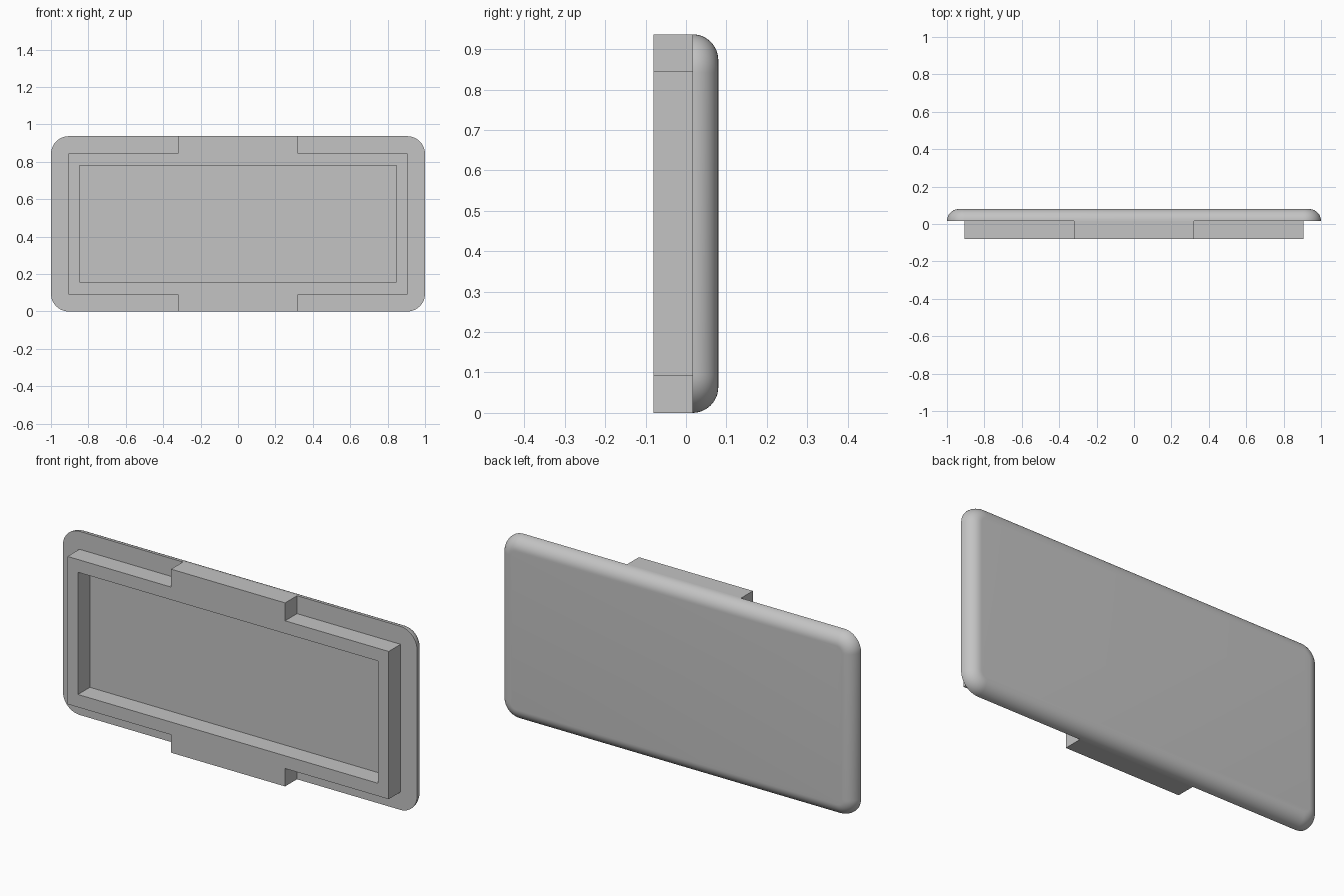
import bpy
import bmesh
from math import sin, cos, pi

cube = bpy.data.objects.get("Cube")
if cube:
    bpy.data.objects.remove(cube, do_unlink=True)

MID_Z = 0.4685       # centre height, also half the height
SEAT_Y = 0.016       # where the collar meets the cover plate
FRONT_Y, BACK_Y = -0.08, 0.08

grey = bpy.data.materials.new("plain grey")
grey.use_nodes = True
grey.diffuse_color = (0.55, 0.55, 0.55, 1)
grey.node_tree.nodes["Principled BSDF"].inputs["Base Color"].default_value = grey.diffuse_color


def finish(name, bm):
    bmesh.ops.recalc_face_normals(bm, faces=bm.faces)
    mesh = bpy.data.meshes.new(name)
    bm.to_mesh(mesh)
    bm.free()
    mesh.materials.append(grey)
    obj = bpy.data.objects.new(name, mesh)
    bpy.context.collection.objects.link(obj)
    return obj


def ring(bm, points, y):
    return [bm.verts.new((x, y, MID_Z + z)) for x, z in points]


def bridge(bm, a, b):
    n = len(a)
    return [bm.faces.new((a[i], a[(i + 1) % n], b[(i + 1) % n], b[i])) for i in range(n)]


def rounded_rectangle(half_x, half_z, radius, steps=12):
    points = []
    for k, (sx, sz) in enumerate(((1, 1), (-1, 1), (-1, -1), (1, -1))):
        for i in range(steps + 1):
            a = (k + i / steps) * pi / 2
            points.append((sx * (half_x - radius) + radius * cos(a),
                           sz * (half_z - radius) + radius * sin(a)))
    return points


# Cover plate: rounded slab with a quarter-round back edge
bm = bmesh.new()
corner, edge, steps = 0.095, BACK_Y - SEAT_Y, 12
rings = []
for i in range(steps + 1):
    a = i / steps * pi / 2
    inset = edge * (1 - cos(a))
    outline = rounded_rectangle(1 - inset, MID_Z - inset, corner - inset)
    rings.append(ring(bm, outline, SEAT_Y + edge * sin(a)))
for a, b in zip(rings, rings[1:]):
    bridge(bm, a, b)
bm.faces.new(rings[0])
bm.faces.new(rings[-1])
plate = finish("cover_plate", bm)
bpy.context.view_layer.objects.active = plate
plate.select_set(True)
bpy.ops.object.shade_smooth_by_angle(angle=pi / 6)
plate.select_set(False)

# Collar: rectangular frame with a tab above and below, seated on the plate
rim_x, rim_z, tab_x = 0.907, 0.377, 0.322
quarter = [(rim_x, rim_z), (tab_x, rim_z), (tab_x, MID_Z)]
upper = quarter + [(-x, z) for x, z in reversed(quarter)]
outer = upper + [(-x, -z) for x, z in upper]
inner = [(0.848, 0.312), (-0.848, 0.312), (-0.848, -0.312), (0.848, -0.312)]

bm = bmesh.new()
front_edges = []
for loop in (outer, inner):
    front = ring(bm, loop, FRONT_Y)
    bridge(bm, front, ring(bm, loop, SEAT_Y))
    front_edges += [bm.edges.get((v, front[i - 1])) for i, v in enumerate(front)]
bmesh.ops.triangle_fill(bm, edges=front_edges, use_beauty=True)
finish("collar_with_tabs", bm)
